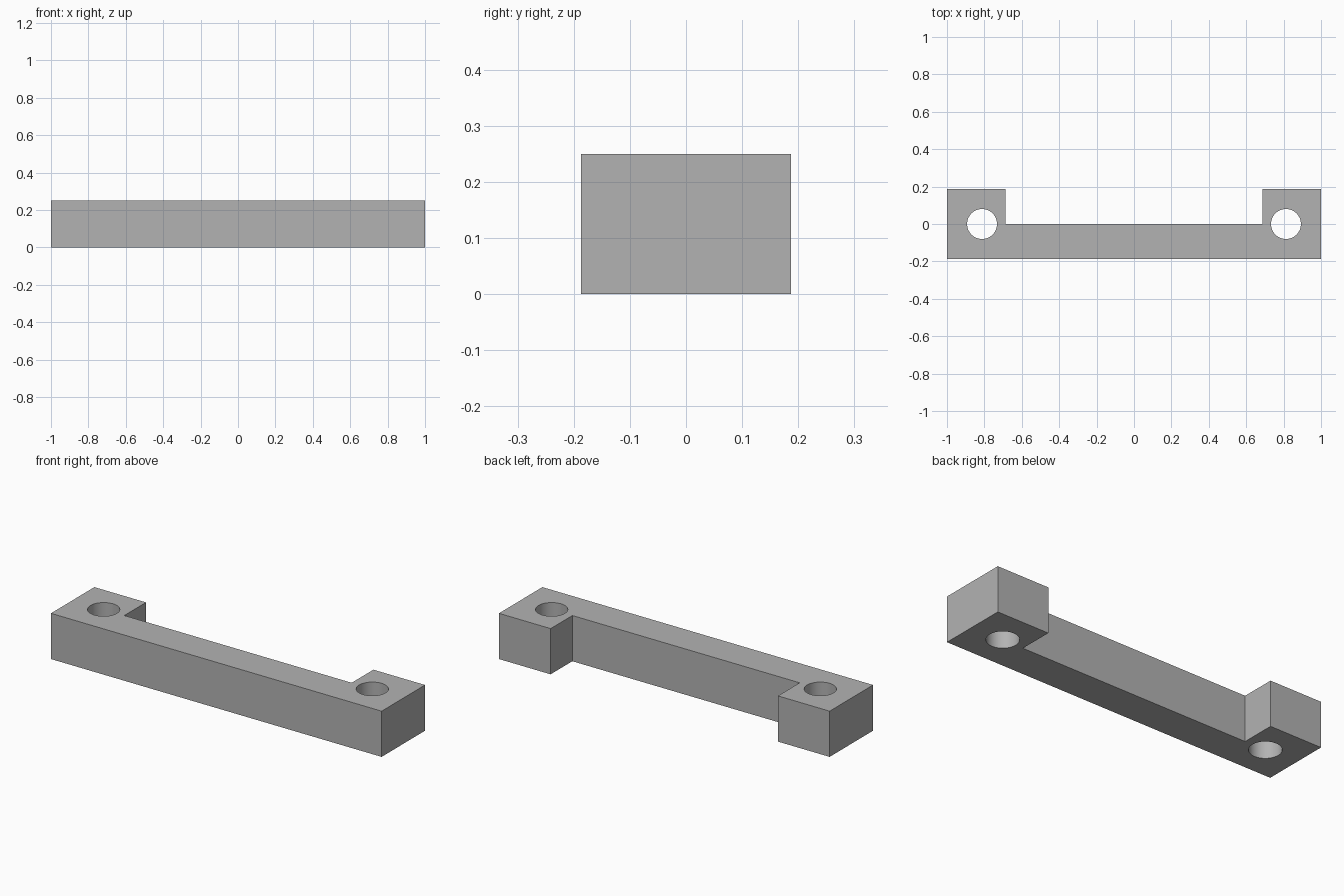
import bpy
import bmesh
from math import radians

LENGTH, DEPTH, HEIGHT = 2.0, 0.375, 0.25
FOOT_WIDTH = 0.3125
HOLE_RADIUS, HOLE_X = 0.08, 0.8125

cube = bpy.data.objects.get("Cube")
if cube:
    bpy.data.objects.remove(cube, do_unlink=True)

# Plain grey material
grey = bpy.data.materials.new("plain grey")
grey.use_nodes = True
colour = (0.45, 0.45, 0.45, 1)
grey.diffuse_color = colour
grey.node_tree.nodes["Principled BSDF"].inputs["Base Color"].default_value = colour

# Bracket body: U-shaped plan raised to full height
x, y, inner = LENGTH / 2, DEPTH / 2, LENGTH / 2 - FOOT_WIDTH
half = [(x, -y), (x, y), (inner, y), (inner, 0)]
plan = half + [(-px, py) for px, py in reversed(half)]
bm = bmesh.new()
base = bm.faces.new([bm.verts.new((px, py, 0)) for px, py in plan])
raised = bmesh.ops.extrude_face_region(bm, geom=[base])["geom"]
bmesh.ops.translate(bm, vec=(0, 0, HEIGHT),
                    verts=[v for v in raised if isinstance(v, bmesh.types.BMVert)])
bmesh.ops.recalc_face_normals(bm, faces=bm.faces)
mesh = bpy.data.meshes.new("bracket")
bm.to_mesh(mesh)
bm.free()
mesh.materials.append(grey)
bracket = bpy.data.objects.new("bracket", mesh)
bpy.context.collection.objects.link(bracket)


# Round screw hole through each end
def drill(hole_x):
    bpy.ops.mesh.primitive_cylinder_add(vertices=64, radius=HOLE_RADIUS, depth=HEIGHT * 2,
                                        location=(hole_x, 0, HEIGHT / 2))
    cutter = bpy.context.object
    cutter.name = "hole_cutter"
    cutter.hide_render = True
    cutter.data.materials.append(grey)
    bpy.context.view_layer.objects.active = bracket
    cut = bracket.modifiers.new("screw_hole", 'BOOLEAN')
    cut.operation = 'DIFFERENCE'
    cut.solver = 'EXACT'
    cut.object = cutter
    bpy.ops.object.modifier_apply(modifier=cut.name)
    bpy.data.objects.remove(cutter, do_unlink=True)


for side in (-1, 1):
    drill(side * HOLE_X)

# Smooth hole walls, crisp outer edges
bpy.ops.object.select_all(action='DESELECT')
bracket.select_set(True)
bpy.context.view_layer.objects.active = bracket
bpy.ops.object.shade_smooth_by_angle(angle=radians(30))
